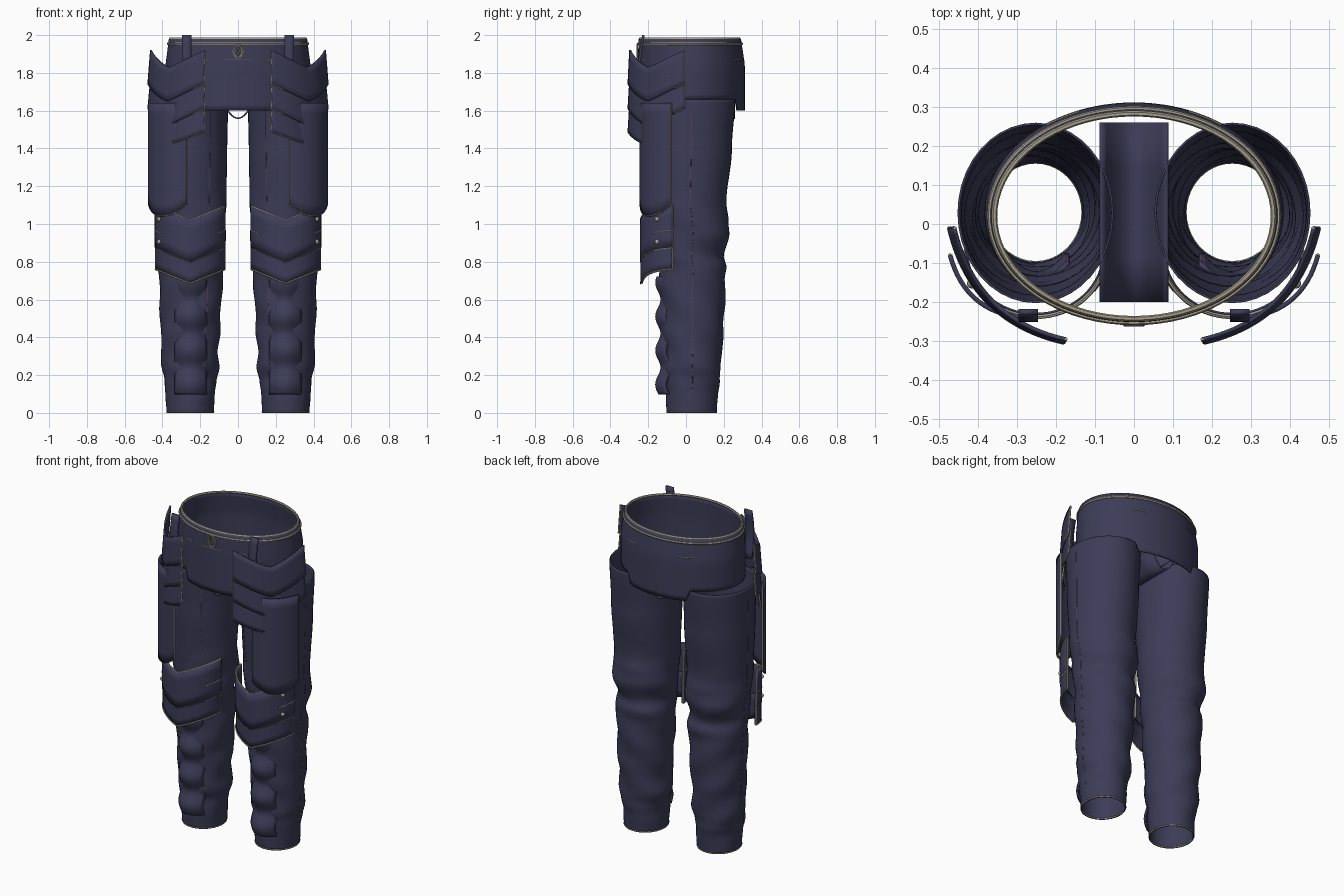
import bpy, bmesh, math
from math import sin, cos, pi

if "Cube" in bpy.data.objects:
    bpy.data.objects.remove(bpy.data.objects["Cube"])


def material(name, rgb):
    m = bpy.data.materials.new(name)
    m.use_nodes = True
    m.diffuse_color = (*rgb, 1)
    bsdf = m.node_tree.nodes["Principled BSDF"]
    bsdf.inputs["Base Color"].default_value = (*rgb, 1)
    bsdf.inputs["Roughness"].default_value = 0.7
    return m


NAVY = material("navy_cloth", (0.046, 0.045, 0.095))
GOLD = material("pale_gold_trim", (0.38, 0.35, 0.25))
PLUM = material("plum_seam", (0.12, 0.06, 0.11))


def link(name, mesh, mat):
    ob = bpy.data.objects.new(name, mesh)
    bpy.context.collection.objects.link(ob)
    mesh.materials.clear()
    mesh.materials.append(mat)
    for o in bpy.context.selected_objects:
        o.select_set(False)
    ob.select_set(True)
    bpy.context.view_layer.objects.active = ob
    bpy.ops.object.shade_smooth_by_angle(angle=math.radians(40))
    return ob


def sheet(name, fn, nu, nv, thick, mat=NAVY, side=1, closed=False):
    """Curved panel from fn(u, v), thickened evenly about its surface."""
    bm = bmesh.new()
    cols = nu if closed else nu + 1
    grid = []
    for i in range(cols):
        col = []
        for j in range(nv + 1):
            x, y, z = fn(i / nu, j / nv)
            col.append(bm.verts.new((x * side, y, z)))
        grid.append(col)
    for i in range(nu):
        a, b = grid[i], grid[(i + 1) % cols]
        for j in range(nv):
            f = [a[j], b[j], b[j + 1], a[j + 1]]
            bm.faces.new(f if side > 0 else f[::-1])
    me = bpy.data.meshes.new(name)
    bm.to_mesh(me)
    bm.free()
    ob = link(name, me, mat)
    mod = ob.modifiers.new("thickness", "SOLIDIFY")
    mod.thickness = thick
    mod.offset = 0
    return ob


def tube(name, pts, r=0.005, mat=GOLD, side=1, closed=False):
    """Round cord through the points."""
    cu = bpy.data.curves.new(name, "CURVE")
    cu.dimensions = "3D"
    cu.bevel_depth = r
    cu.bevel_resolution = 1
    cu.use_fill_caps = True
    sp = cu.splines.new("POLY")
    sp.points.add(len(pts) - 1)
    for p, (x, y, z) in zip(sp.points, pts):
        p.co = (x * side, y, z, 1)
    sp.use_cyclic_u = closed
    tmp = bpy.data.objects.new(name + "_path", cu)
    me = bpy.data.meshes.new_from_object(tmp)
    bpy.data.objects.remove(tmp)
    return link(name, me, mat)


def span(a, b, n=16):
    return [a + (b - a) * i / n for i in range(n + 1)]


def bezier(p, q, r, t):
    return [(1 - t) ** 2 * a + 2 * t * (1 - t) * b + t * t * c for a, b, c in zip(p, q, r)]


# Leg sections: height, inner x, outer x, front y, back y
LEG = [(0, .13, .375, -.10, .16), (.1, .125, .38, -.105, .165), (.17, .12, .388, -.105, .175),
       (.25, .10, .402, -.12, .184), (.33, .108, .40, -.115, .186), (.45, .098, .408, -.125, .197),
       (.6, .09, .41, -.13, .203), (.7, .085, .415, -.135, .205), (.77, .08, .415, -.135, .213),
       (.83, .082, .415, -.14, .193), (.95, .068, .432, -.15, .23), (1.02, .068, .435, -.16, .222),
       (1.1, .065, .438, -.165, .21), (1.4, .06, .445, -.185, .24), (1.66, .055, .45, -.2, .257)]


def leg_point(a, z, grow=0.0):
    for lo, hi in zip(LEG, LEG[1:]):
        if z <= hi[0] + 1e-6:
            break
    k = (z - lo[0]) / (hi[0] - lo[0])
    k = k * k * (3 - 2 * k)
    x0, x1, y0, y1 = [p + (q - p) * k for p, q in zip(lo[1:], hi[1:])]
    fold = 0.004 * sin(3 * a + 26 * z) * min(1, z * 5) * max(0, min(1, (1.25 - z) * 3))
    return ((x0 + x1) / 2 + ((x1 - x0) / 2 + fold + grow) * cos(a),
            (y0 + y1) / 2 + ((y1 - y0) / 2 + fold + grow) * sin(a), z)


# Hip plates: three chevron layers as (end top, end bottom, end of wrap)
HIP = [(1.92, 1.74, 1.0), (1.76, 1.61, 1.0), (1.63, 1.485, 0.8)]


def hip_point(layer, u, v):
    top, bottom, end = HIP[layer]
    x, y = bezier((.18, -.305), (.42, -.25), (.475, -.01), u * end)
    drop = (0.09 - 0.035 * (layer == 2) * v) * (1 - abs(2 * u - 1) ** 1.2)
    out = 1 + 0.03 * (v - 1)
    return x * out, y * out, top + (bottom - top) * v - drop


def thigh_point(u, v):
    x, y = bezier((.27, -.24), (.43, -.235), (.472, -.08), u)
    low = 1.045 + 0.06 * abs(2 * u - 1) ** 2.5
    return x, y, 1.64 + (low - 1.64) * v


def knee_point(u, z, grow=0.0):
    a = pi * u
    return (.253 + (.178 + grow) * cos(a), -.07 - (.164 + grow) * sin(a), z + .075 * abs(cos(a)))


def shin_point(u, v):
    z = 0.1 + 0.62 * v
    wave = -0.142 - 0.014 * cos(2 * pi * (z - 0.15) / 0.18)
    return 0.17 + 0.16 * u, wave + 0.05 * (2 * u - 1) ** 2, z


for s, tag in ((1, "left"), (-1, "right")):
    # Trouser leg with hem and seams
    sheet(f"{tag}_leg", lambda u, v: leg_point(2 * pi * u, 1.66 * v), 40, 100, .006, side=s, closed=True)
    tube(f"{tag}_hem", [leg_point(2 * pi * u, .005) for u in span(0, 1, 40)[:-1]], .005, side=s, closed=True)
    for a in (0, pi * 1.32):
        tube(f"{tag}_leg_seam", [leg_point(a, z, .002) for z in span(.1, 1.6, 60)], .002, PLUM, s)

    # Quilted shin pad
    sheet(f"{tag}_shin_pad", shin_point, 12, 50, .014, side=s)
    for u in (0, 1):
        tube(f"{tag}_shin_seam", [shin_point(u, v) for v in span(0, 1, 40)], .004, PLUM, s)

    # Knee guard, a lower lame under an upper one
    sheet(f"{tag}_knee_upper", lambda u, v: knee_point(u, 1.02 - .22 * v, .004), 32, 4, .012, side=s)
    sheet(f"{tag}_knee_lower", lambda u, v: knee_point(u, .84 - .155 * v), 32, 4, .012, side=s)
    for z in (1.02, .80, .685):
        tube(f"{tag}_knee_trim", [knee_point(u, z, .005) for u in span(0, 1, 32)], .005, side=s)
    for u in (0, 1):
        tube(f"{tag}_knee_edge", [knee_point(u, z, .003) for z in (1.02, .685)], .005, side=s)
    for u0, u1 in ((0, .2), (.8, 1)):
        tube(f"{tag}_knee_tick", [knee_point(u, .89, .009) for u in span(u0, u1, 6)], .003, side=s)
    for z in (.96, .84):
        bpy.ops.mesh.primitive_uv_sphere_add(segments=12, ring_count=8, radius=.013)
        stud = bpy.context.object
        me = stud.data
        stud.name = f"{tag}_knee_stud"
        x, y, z = knee_point(.16, z, .008)
        stud.location = (x * s, y, z)
        me.materials.append(GOLD)
        bpy.ops.object.shade_smooth()

    # Thigh plate
    sheet(f"{tag}_thigh_plate", thigh_point, 24, 10, .012, side=s)
    rim = [thigh_point(0, v) for v in (0, .5)] + [thigh_point(u, 1) for u in span(0, 1, 24)]
    tube(f"{tag}_thigh_trim", rim + [thigh_point(1, v) for v in (.5, 0)], .005, side=s)

    # Layered hip plates
    for i in range(len(HIP)):
        sheet(f"{tag}_hip_plate_{i + 1}", lambda u, v: hip_point(i, u, v), 28, 5, .01, side=s)
        for u in (0, 1):
            tube(f"{tag}_hip_edge", [hip_point(i, u, v) for v in (0, 1)], .004, side=s)
        ticks = [(0, 1)] if i == 2 else [(0, .13), (.9, 1)]
        for u0, u1 in ticks:
            tube(f"{tag}_hip_trim", [hip_point(i, u, 1) for u in span(u0, u1, 24)], .004, side=s)

    # Hanging strap between waist and hip plates
    sheet(f"{tag}_hip_strap", lambda u, v: (.247 + .05 * u, -.225 - .02 * sin(pi * v), 1.7 + .3 * v),
          2, 8, .014, side=s)


# Waist and skirt
def waist_point(a, z, grow=0.0):
    k = min(1, max(0, (1.98 - z) / .14))
    rx, ry = .362 + .018 * k + grow, .267 + .013 * k + grow
    return rx * cos(a), .02 + .008 * k + ry * sin(a), z


def skirt(u, v):
    a = 2 * pi * u
    low = 1.6 if abs(cos(a)) < .53 else 1.66
    return waist_point(a, low + (1.98 - low) * v)


sheet("waist_skirt", skirt, 96, 12, .008, closed=True)
for z, g in ((1.98, -.004), (1.955, .005)):
    tube("waist_ring", [waist_point(a, z, g) for a in span(0, 2 * pi, 72)[:-1]], .007, closed=True)
for a0, a1 in ((1.44, 1.56), (.3, .38), (.62, .7), (1.32, 1.37), (1.63, 1.68)):
    tube("waist_stitch", [waist_point(a, 1.87, .005) for a in span(pi * a0, pi * a1, 8)], .003)

# Crotch strip between the legs
sheet("crotch_strip", lambda u, v: (.17 * u - .085, -.2 + .46 * v, 1.56 + .1 * (2 * u - 1) ** 2), 16, 4, .008)

# Front clasp
for scale, n in ((1, 24), (.5, 4)):
    tube("clasp", [(.024 * scale * cos(a), -.258, 1.915 + .035 * scale * sin(a))
                   for a in span(0, 2 * pi, n)[:-1]], .005, closed=True)
